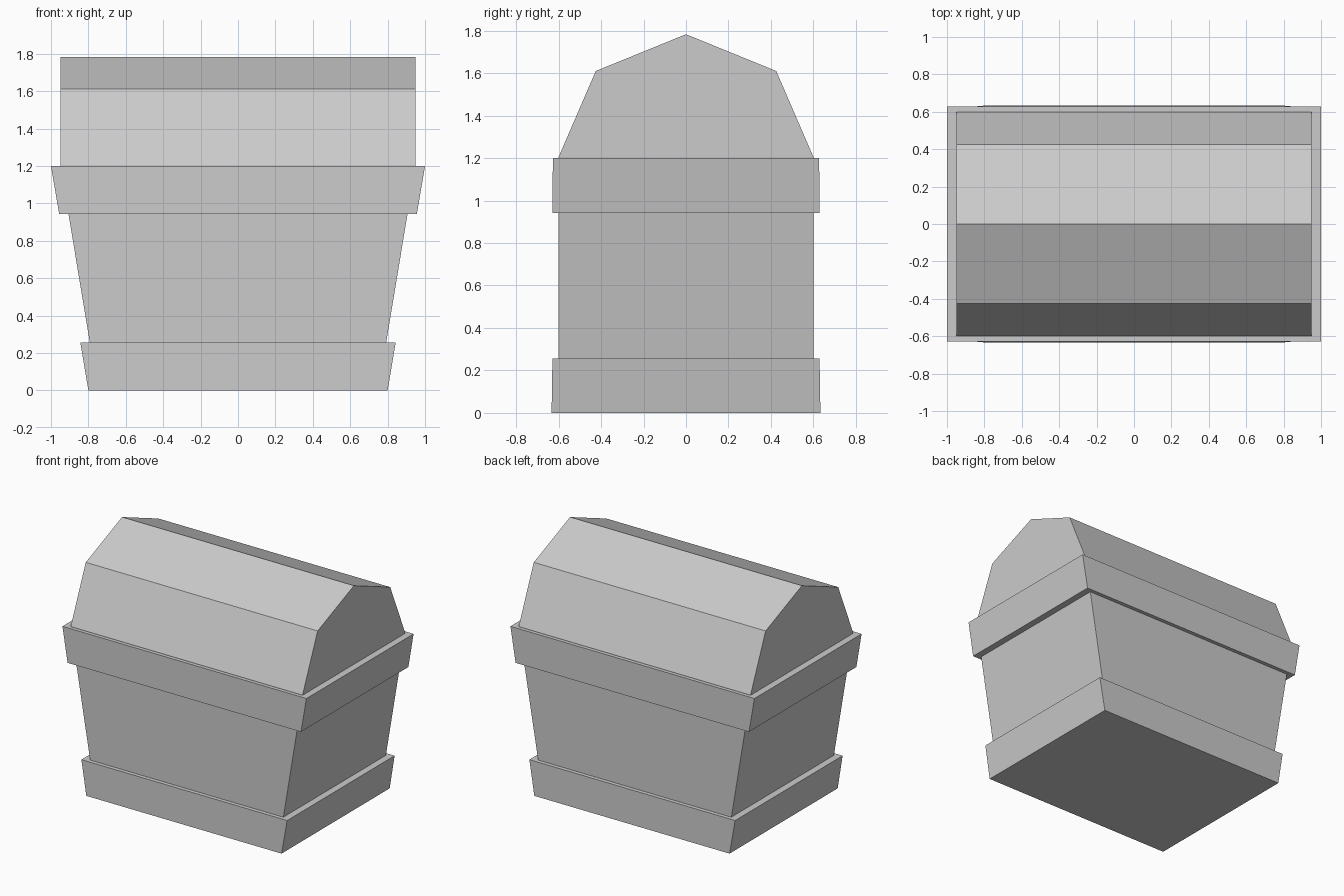
import bpy
import bmesh

if "Cube" in bpy.data.objects:
    bpy.data.objects.remove(bpy.data.objects["Cube"])


def prism(name, bottom, top, z0, z1):
    """Box with different half sizes (x, y) at its bottom and top."""
    bm = bmesh.new()
    bmesh.ops.create_cube(bm, size=2)
    for v in bm.verts:
        hx, hy = top if v.co.z > 0 else bottom
        v.co = (v.co.x * hx, v.co.y * hy, z1 if v.co.z > 0 else z0)
    return finish(name, bm)


def finish(name, bm):
    bmesh.ops.recalc_face_normals(bm, faces=bm.faces)
    mesh = bpy.data.meshes.new(name)
    bm.to_mesh(mesh)
    bm.free()
    obj = bpy.data.objects.new(name, mesh)
    bpy.context.collection.objects.link(obj)
    return obj


# Tapered chest body with its base and rim bands
prism("chest_body", (0.75, 0.6), (0.95, 0.6), 0.003, 1.205)
prism("base_band", (0.80, 0.633), (0.843, 0.629), 0.0, 0.255)
prism("rim_band", (0.956, 0.629), (1.0, 0.627), 0.942, 1.2)

# Faceted lid: end profile extruded along x
profile = [(-0.6, 1.205), (-0.425, 1.61), (0, 1.783), (0.425, 1.61), (0.6, 1.205)]
bm = bmesh.new()
end = bm.faces.new([bm.verts.new((-0.95, y, z)) for y, z in profile])
grown = bmesh.ops.extrude_face_region(bm, geom=[end], use_keep_orig=True)
moved = [g for g in grown["geom"] if isinstance(g, bmesh.types.BMVert)]
bmesh.ops.translate(bm, verts=moved, vec=(1.9, 0, 0))
finish("lid", bm)
